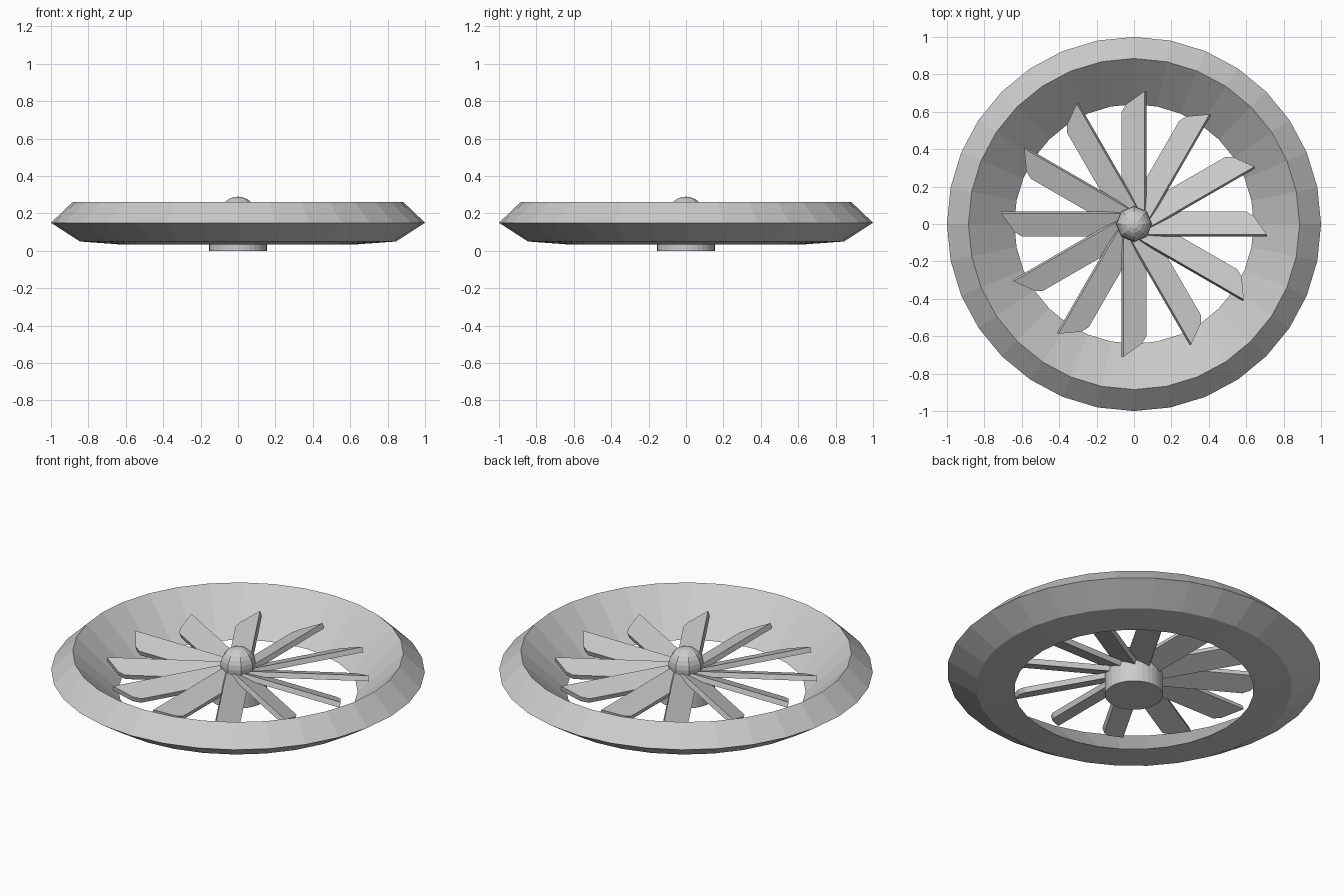
import bpy, bmesh
from math import cos, sin, pi, radians
from mathutils import Matrix

if "Cube" in bpy.data.objects:
    bpy.data.objects.remove(bpy.data.objects["Cube"])


def finish(name, bm):
    bmesh.ops.recalc_face_normals(bm, faces=bm.faces[:])
    me = bpy.data.meshes.new(name)
    bm.to_mesh(me)
    bm.free()
    ob = bpy.data.objects.new(name, me)
    bpy.context.collection.objects.link(ob)
    return ob


def lathe_ring(name, profile, sides):
    """Closed profile of (radius, z) points swept round the z axis."""
    bm = bmesh.new()
    loops = [[bm.verts.new((r * cos(2 * pi * i / sides), r * sin(2 * pi * i / sides), z))
              for r, z in profile] for i in range(sides)]
    n = len(profile)
    for i in range(sides):
        a, b = loops[i], loops[(i + 1) % sides]
        for j in range(n):
            k = (j + 1) % n
            bm.faces.new((a[j], b[j], b[k], a[k]))
    return finish(name, bm)


# Outer rim with sloping inner wall
lathe_ring("outer_rim", [(1.0, 0.15), (0.885, 0.26), (0.64, 0.035), (0.845, 0.05)], 32)

# Hub drum
bm = bmesh.new()
bmesh.ops.create_cone(bm, cap_ends=True, segments=32, radius1=0.155, radius2=0.155,
                      depth=0.13, matrix=Matrix.Translation((0, 0, 0.065)))
finish("hub", bm)

# Domed cap
bm = bmesh.new()
bmesh.ops.create_uvsphere(bm, u_segments=8, v_segments=12, radius=0.096,
                          matrix=Matrix.Translation((0, 0, 0.194)))
finish("hub_cap", bm)

# Twelve pitched blades with angled tips
OUTLINE = [(0.03, -0.065), (0.71, -0.065), (0.64, 0.04), (0.60, 0.065), (0.03, 0.065)]
THICK = 0.03
for i in range(12):
    bm = bmesh.new()
    low = bm.faces.new([bm.verts.new((x, y, -THICK / 2)) for x, y in OUTLINE])
    ext = bmesh.ops.extrude_face_region(bm, geom=[low], use_keep_orig=True)
    top = [g for g in ext["geom"] if isinstance(g, bmesh.types.BMVert)]
    bmesh.ops.translate(bm, verts=top, vec=(0, 0, THICK))
    turn = Matrix.Rotation(2 * pi * i / 12, 4, 'Z')
    pitch = Matrix.Translation((0, 0, 0.14)) @ Matrix.Rotation(radians(-20), 4, 'X')
    bmesh.ops.transform(bm, matrix=turn @ pitch, verts=bm.verts[:])
    finish(f"blade_{i + 1}", bm)
